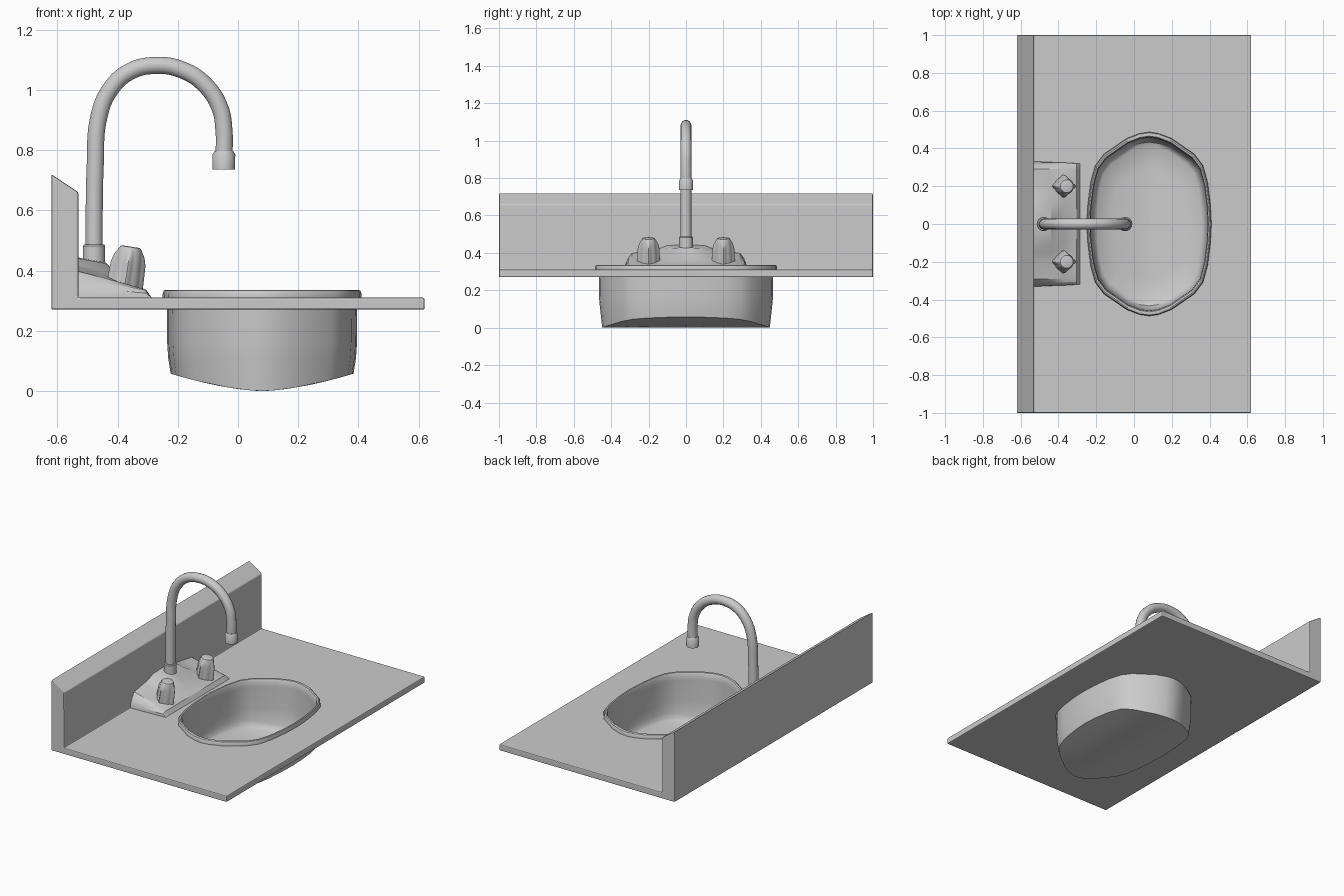
import bpy, bmesh
from math import cos, sin, pi, radians
from mathutils import Matrix

if "Cube" in bpy.data.objects:
    bpy.data.objects.remove(bpy.data.objects["Cube"])


def loft(name, rings, closed=True, smooth=35):
    """Skin a stack of equal-length rings and cap both ends."""
    bm = bmesh.new()
    rows = [[bm.verts.new(p) for p in ring] for ring in rings]
    n = len(rows[0])
    for a, b in zip(rows, rows[1:]):
        for i in range(n):
            j = (i + 1) % n
            bm.faces.new((a[i], a[j], b[j], b[i]))
    bm.faces.new(rows[0][::-1])
    bm.faces.new(rows[-1])
    bmesh.ops.recalc_face_normals(bm, faces=bm.faces)
    mesh = bpy.data.meshes.new(name)
    bm.to_mesh(mesh)
    bm.free()
    ob = bpy.data.objects.new(name, mesh)
    bpy.context.collection.objects.link(ob)
    if smooth:
        bpy.ops.object.select_all(action='DESELECT')
        ob.select_set(True)
        bpy.context.view_layer.objects.active = ob
        bpy.ops.object.shade_smooth_by_angle(angle=radians(smooth))
    return ob


def turned(name, profile, x, y, matrix=Matrix(), lobes=False, n=32):
    """Round part from (height, radius, fin) rows; fins make four lobes."""
    place = Matrix.Translation((x, y, 0)) @ matrix
    rings = []
    for z, r, fin in profile:
        ring = []
        for i in range(n):
            a = 2 * pi * i / n
            rr = r + (fin * max(0, cos(4 * a)) ** 2 if lobes else 0)
            ring.append(place @ Matrix.Translation((rr * cos(a), rr * sin(a), z)).to_translation())
        rings.append(ring)
    return loft(name, rings)


# Basin outline: one quarter mirrored into a rounded oval
QUARTER = [(.33, 0), (.325, .1), (.31, .22), (.285, .31), (.24, .37),
           (.12, .453), (.05, .48), (0, .487)]
half = QUARTER + [(-x, y) for x, y in QUARTER[-2::-1]]
OUTLINE = half + [(x, -y) for x, y in half[-2:0:-1]]
CX = 0.08


def oval(s, z, follow_floor=False):
    pts = []
    for x, y in OUTLINE:
        dip = 0.058 * (abs(x * s) / 0.305) ** 1.6 if follow_floor else 0
        pts.append((CX + x * s, y * s, z + dip))
    return pts


# Countertop with slanted backsplash
L = [(-.62, .27), (.62, .27), (.62, .31), (-.53, .31), (-.53, .66), (-.62, .72)]
counter = loft("countertop", [[(x, y, z) for x, z in L] for y in (-1, 1)], smooth=0)
bev = counter.modifiers.new("soft_edges", 'BEVEL')
bev.width, bev.segments, bev.limit_method = 0.006, 2, 'ANGLE'
cutter = loft("basin_cutter", [oval(.965, .2), oval(.965, .4)], smooth=0)
cutter.hide_render = True
cutter.display_type = 'WIRE'
cut = counter.modifiers.new("basin_hole", 'BOOLEAN')
cut.operation, cut.object, cut.solver = 'DIFFERENCE', cutter, 'EXACT'

# Basin: outer underside, rim, then the inside
loft("basin", [
    oval(.02, 0, True), oval(.3, 0, True), oval(.6, 0, True), oval(.92, 0, True),
    oval(.945, .11), oval(.955, .16), oval(.958, .31), oval(1, .31), oval(1, .323),
    oval(.99, .333), oval(.975, .336), oval(.955, .334), oval(.943, .325),
    oval(.94, .29), oval(.935, .15), oval(.915, .045, True), oval(.89, .02, True),
    oval(.85, .01, True), oval(.6, .008, True), oval(.3, .008, True), oval(.02, .008, True)])


# Faucet base: sloped deck with a central hump, as sections along y
def section(y, back, mid, low, front):
    s = abs(y)
    return [(-.53, y * 1.02, .31), (-.53, y, back), (-.44, y, mid), (-.37, y, low),
            (-.305, y * .985, front), (-.287, y * .985, .31)] if s else \
           [(-.53, 0, .31), (-.53, 0, back), (-.44, 0, mid), (-.37, 0, low),
            (-.305, 0, front), (-.287, 0, .31)]


side = [(.325, .335, .332, .33, .325), (.31, .37, .36, .347, .334),
        (.29, .397, .374, .355, .336), (.2, .412, .382, .356, .336),
        (.15, .42, .395, .357, .336), (.1, .44, .424, .36, .336)]
rows = [(-r[0],) + r[1:] for r in side] + [(0, .443, .427, .362, .336)] + side[::-1]
loft("faucet_base", [section(*r) for r in rows], smooth=25)

# Two lobed knobs, tilted with the deck
tilt = Matrix.Translation((0, 0, .345)) @ Matrix.Rotation(radians(9), 4, 'Y')
knob = [(-.01, .05, .012), (.08, .045, .013), (.105, .042, .009),
        (.125, .038, .001), (.134, .034, 0), (.136, .028, 0)]
for y, label in ((-.2, "front"), (.2, "back")):
    turned(label + "_knob", knob, -.377, y, tilt, lobes=True, n=48)

# Gooseneck spout
curve = bpy.data.curves.new("spout", 'CURVE')
curve.dimensions = '3D'
curve.bevel_depth, curve.bevel_resolution, curve.resolution_u = .029, 5, 8
curve.use_fill_caps = True
path = [(-.478, .45), (-.474, .75), (-.462, .91), (-.425, 1.0), (-.36, 1.06), (-.275, 1.081),
        (-.185, 1.066), (-.11, 1.017), (-.06, .94), (-.047, .87), (-.047, .76)]
spline = curve.splines.new('BEZIER')
spline.bezier_points.add(len(path) - 1)
for bp, (x, z) in zip(spline.bezier_points, path):
    bp.co = (x, 0, z)
    bp.handle_left_type = bp.handle_right_type = 'AUTO'
bpy.context.collection.objects.link(bpy.data.objects.new("spout", curve))

# Collar at the foot and nozzle at the tip of the spout
turned("spout_collar", [(.41, .037, 0), (.482, .037, 0), (.487, .033, 0)], -.478, 0)
turned("spout_nozzle", [(.748, .028, 0), (.736, .03, 0), (.735, .037, 0),
                        (.785, .038, 0), (.797, .031, 0)], -.047, 0)
